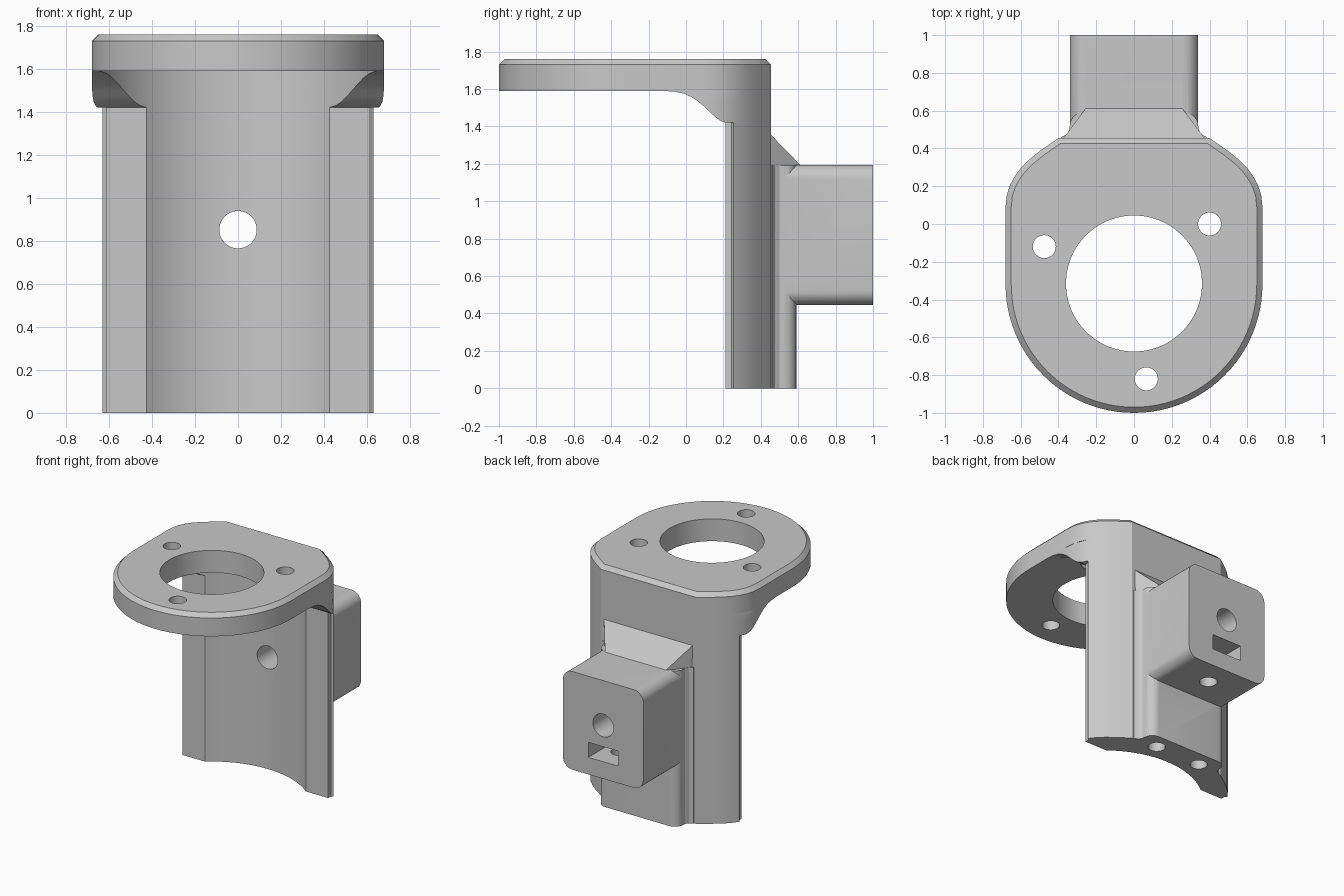
import bpy, bmesh, math
from mathutils import Vector, Matrix

cube = bpy.data.objects.get("Cube")
if cube:
    bpy.data.objects.remove(cube, do_unlink=True)

grey = bpy.data.materials.new("matte_grey")
grey.use_nodes = True
grey.diffuse_color = (0.58, 0.58, 0.58, 1)
grey.node_tree.nodes["Principled BSDF"].inputs["Base Color"].default_value = grey.diffuse_color


def finish(bm, name):
    bmesh.ops.recalc_face_normals(bm, faces=bm.faces)
    mesh = bpy.data.meshes.new(name)
    bm.to_mesh(mesh)
    bm.free()
    mesh.materials.append(grey)
    obj = bpy.data.objects.new(name, mesh)
    bpy.context.collection.objects.link(obj)
    return obj


def loft(name, rings):
    """Closed solid through rings of equal point count."""
    bm = bmesh.new()
    loops = [[bm.verts.new(p) for p in ring] for ring in rings]
    n = len(loops[0])
    for a, b in zip(loops, loops[1:]):
        for i in range(n):
            j = (i + 1) % n
            bm.faces.new((a[i], a[j], b[j], b[i]))
    bm.faces.new(loops[0])
    bm.faces.new(loops[-1])
    return finish(bm, name)


def cylinder(name, start, end, r, n):
    a, b = Vector(start), Vector(end)
    bm = bmesh.new()
    turn = (b - a).to_track_quat('Z', 'Y').to_matrix().to_4x4()
    bmesh.ops.create_cone(bm, cap_ends=True, segments=n, radius1=r, radius2=r,
                          depth=(b - a).length,
                          matrix=Matrix.Translation((a + b) / 2) @ turn)
    return finish(bm, name)


def combine(target, other, mode):
    mod = target.modifiers.new("bool", 'BOOLEAN')
    mod.object, mod.operation, mod.solver = other, mode, 'EXACT'
    bpy.context.view_layer.update()
    dg = bpy.context.evaluated_depsgraph_get()
    mesh = bpy.data.meshes.new_from_object(target.evaluated_get(dg))
    target.modifiers.clear()
    target.data = mesh
    bpy.data.objects.remove(other, do_unlink=True)


def drill(target, start, end, r, n=32):
    combine(target, cylinder("hole_cut", start, end, r, n), 'DIFFERENCE')


def inset(pts, d):
    """Move a counterclockwise outline inwards by d."""
    out = []
    for i, p in enumerate(pts):
        e1 = (p - pts[i - 1]).normalized()
        e2 = (pts[(i + 1) % len(pts)] - p).normalized()
        n1, n2 = Vector((-e1.y, e1.x)), Vector((-e2.y, e2.x))
        out.append(p + (n1 + n2) * d / (1 + n1.dot(n2)))
    return out


# Plan outline: round front, straight sides, tapered back
CY, R = -0.32, 0.68
front = [Vector((R * math.cos(t), CY + R * math.sin(t)))
         for t in (math.pi + math.pi * i / 48 for i in range(49))]
flank = [Vector(p) for p in ((0.68, 0.09), (0.674, 0.15), (0.657, 0.205), (0.63, 0.255),
                             (0.594, 0.303), (0.55, 0.345), (0.49, 0.393), (0.4, 0.455))]
outline = front + flank + [Vector((-p.x, p.y)) for p in reversed(flank)]
rim = inset(outline, 0.03)

# Top plate with chamfered rim, opening and three screw holes
plate = loft("top_plate", [[(p.x, p.y, z) for p in ring]
                           for ring, z in ((outline, 1.59), (outline, 1.73), (rim, 1.76))])
drill(plate, (0, -0.315, 1.4), (0, -0.315, 2), 0.36, 96)
for x, y in ((0.4, 0), (-0.475, -0.12), (0.065, -0.82)):
    drill(plate, (x, y, 1.4), (x, y, 2), 0.061)


def outer_x(y):
    """Half width of the outline at depth y."""
    for a, b in zip(flank, flank[1:]):
        if a.y <= y <= b.y:
            return a.x + (b.x - a.x) * (y - a.y) / (b.y - a.y)
    return R


def column_ring(yf, z, limit=R):
    """Wall section from its front edge yf back, hollowed by the round bore."""
    near = [yf + (0.255 - yf) * k / 4 for k in range(4)]
    outer = [(min(outer_x(y), limit), y) for y in near] + [tuple(p) for p in flank[3:]]
    a = math.asin((yf - CY) / R)
    arc = [math.pi - a - (math.pi - 2 * a) * i / 40 for i in range(41)]
    bore = [(R * math.cos(t), CY + R * math.sin(t)) for t in arc]
    return [(x, y, z) for x, y in outer + [(-x, y) for x, y in reversed(outer)] + bore]


# Curved wall, its front edge sweeping forward under the plate
sweep = ((0.21, 1.421), (0.185, 1.43), (0.16, 1.447), (0.135, 1.47), (0.105, 1.5),
         (0.07, 1.53), (0.03, 1.557), (-0.01, 1.575), (-0.06, 1.586), (-0.12, 1.59))
column = loft("column_wall", [column_ring(0.21, 0, 0.615), column_ring(0.21, 1.42, 0.615)]
              + [column_ring(y, z) for y, z in sweep])

# Back plinth with coved and rounded sides
half = [(0.39, 0.43), (0.385, 0.46), (0.357, 0.475), (0.342, 0.5)]
half += [(0.27 + 0.07 * math.cos(t), 0.52 + 0.07 * math.sin(t))
         for t in (math.radians(15 * i) for i in range(7))]
plan = half + [(-x, y) for x, y in reversed(half)]
mount = loft("rear_mount", [[(x, y, z) for x, y in plan] for z in (0, 1.19)])

# Rounded clamp block
r, w, z0, z1 = 0.08, 0.34, 0.445, 1.195
ring = []
for k, (cx, cz) in enumerate(((w - r, z1 - r), (r - w, z1 - r), (r - w, z0 + r), (w - r, z0 + r))):
    for i in range(9):
        t = math.radians(90 * k + 11.25 * i)
        ring.append((cx + r * math.cos(t), cz + r * math.sin(t)))
combine(mount, loft("clamp_block", [[(x, y, z) for x, z in ring] for y in (0.42, 1.0)]), 'UNION')

# Sloped brace above the block
bm = bmesh.new()
for s in (-1, 1):
    for p in ((0.385, 0.44, 1.37), (0.25, 0.62, 1.185), (0.38, 0.44, 1.16), (0.25, 0.6, 1.14)):
        bm.verts.new((s * p[0], p[1], p[2]))
bmesh.ops.convex_hull(bm, input=bm.verts)
bmesh.ops.dissolve_limit(bm, angle_limit=0.01, verts=bm.verts, edges=bm.edges)
combine(mount, finish(bm, "brace"), 'UNION')

# Cross bore and plinth screws pass through both wall and mount
for part in (column, mount):
    drill(part, (0, -0.2, 0.852), (0, 1.2, 0.852), 0.087, 40)
    for x in (-0.19, 0.19):
        drill(part, (x, 0.47, -0.1), (x, 0.47, 0.4), 0.06)

# Clamp screw and nut slot in the block
drill(mount, (0, 0.8, 0.3), (0, 0.8, 0.63), 0.062)
slot = [(-0.125, 0.575), (0.125, 0.575), (0.125, 0.69), (-0.125, 0.69)]
combine(mount, loft("nut_slot_cut", [[(x, y, z) for x, z in slot] for y in (0.7, 1.2)]),
        'DIFFERENCE')

bpy.ops.object.select_all(action='DESELECT')
for part in (plate, column, mount):
    part.select_set(True)
bpy.context.view_layer.objects.active = column
bpy.ops.object.shade_smooth_by_angle(angle=math.radians(25))
